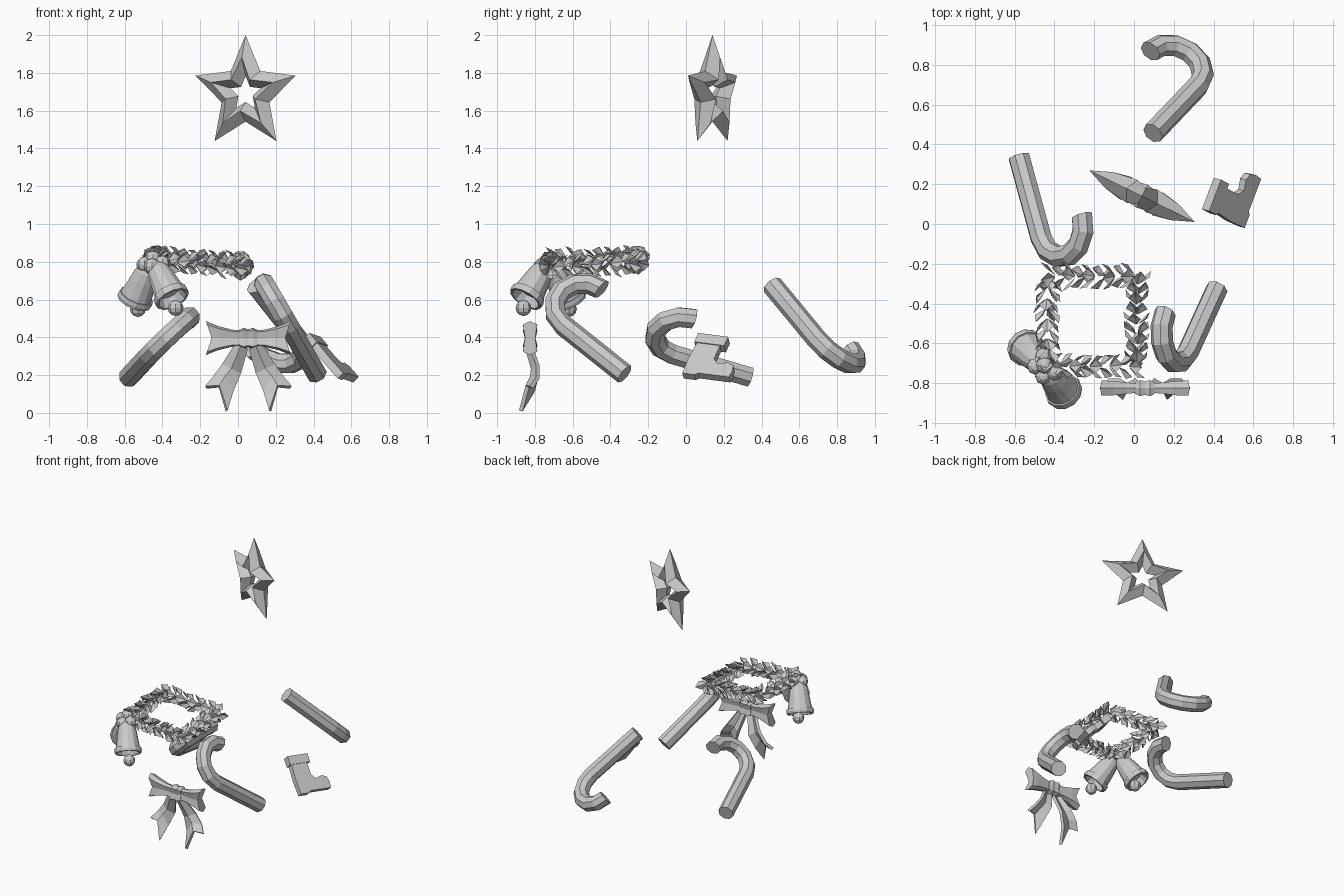
import bpy, bmesh, math, random
from mathutils import Vector as V

if "Cube" in bpy.data.objects:
    bpy.data.objects.remove(bpy.data.objects["Cube"])
random.seed(4)


def make(name, verts, faces):
    me = bpy.data.meshes.new(name)
    me.from_pydata([tuple(v) for v in verts], [], faces)
    bm = bmesh.new()
    bm.from_mesh(me)
    bmesh.ops.recalc_face_normals(bm, faces=bm.faces)
    bm.to_mesh(me)
    bm.free()
    ob = bpy.data.objects.new(name, me)
    bpy.context.collection.objects.link(ob)
    return ob


def loft(name, rings, cyclic=False):
    n, m = len(rings[0]), len(rings)
    verts = [p for r in rings for p in r]
    faces = []
    for i in range(m if cyclic else m - 1):
        a, b = i * n, (i + 1) % m * n
        faces += [(a + j, a + (j + 1) % n, b + (j + 1) % n, b + j) for j in range(n)]
    if not cyclic:
        faces += [tuple(range(n)), tuple(range((m - 1) * n, m * n))]
    return make(name, verts, faces)


def frame(axis):
    w = V(axis).normalized()
    a = w.cross(V((0.3, 0.2, 1))).normalized()
    return w, a, w.cross(a)


# Open star: sharp tips rising to a ridge, then sloping into the hole
SX, SN, SC = V((.9, -.44, 0)).normalized(), V((.44, .9, 0)).normalized(), V((.04, .14, 1.69))
rings = []
for scale, d in ((1, 0), (.62, -1), (.3, 0), (.62, 1)):
    ring = []
    for i in range(10):
        r = (.31 if i % 2 == 0 else .148) * scale
        depth = d * (.045 if i % 2 == 0 else .064)
        a = math.pi * i / 5
        ring.append(SC + SX * r * math.sin(a) + V((0, 0, r * math.cos(a))) + SN * depth)
    rings.append(ring)
loft("star", rings, True)


# Candy canes: octagonal tube, straight stem and half-circle hook
def cane(name, base, u, v, L=.44, R=.15, r=.056):
    base, u, v = V(base), V(u).normalized(), V(v)
    v = (v - u * v.dot(u)).normalized()
    n = u.cross(v)
    path = [(base, v)]
    for k in range(7):
        t = math.pi * k / 6
        side = v * math.cos(t) - u * math.sin(t)
        path.append((base + u * L + v * R - side * R, side))
    loft(name, [[p + (s * math.cos(a) + n * math.sin(a)) * r
                 for a in [math.pi * (j + .5) / 4 for j in range(8)]] for p, s in path])


cane("cane_back", (.095, .457, .675), (.52, .545, -.66), (-.798, .579, -.167))
cane("cane_left", (-.578, .337, .19), (.253, -.927, .273), (.685, .364, .629))
cane("cane_right", (.417, -.325, .205), (-.335, -.735, .585), (-.381, .664, .643))

# Boot: flat plate with a slightly thicker cuff
S = V((.62, -.33, -.72)).normalized()
F = V((.35, .92, -.12)).normalized()
N = F.cross(S)
BC = V((.49, .14, .29))


def plate(name, profile, t):
    loft(name, [[BC + F * (f - .13) + S * (s - .14) + N * k for f, s in profile] for k in (-t, t)])


plate("boot", [(.02, .06), (.15, .06), (.15, .16), (.18, .19), (.235, .175), (.27, .19),
               (.28, .23), (.275, .275), (.1, .275), (.085, .29), (.015, .29), (.01, .18)], .021)
plate("boot_cuff", [(.005, 0), (.175, 0), (.175, .065), (.005, .065)], .026)

# Bow: two loops, knot and two notched tails, mirrored about its middle
BX, BY, BZ = .055, -.825, .395


def section(x, h, d, z=0, notch=0):
    return [V((x + notch * (1 - abs(zz)), BY + yy * d, BZ + z + zz * h)) for yy, zz in
            ((0, 1), (-1, .8), (-.7, 0), (-1, -.8), (0, -1), (1, -.8), (.7, 0), (1, .8))]


TAIL = [[(-.015, -.825, .36), (.015, -.845, .355), (.048, -.825, .34)],
        [(-.08, -.785, .255), (-.035, -.81, .235), (.012, -.785, .21)],
        [(-.13, -.785, .185), (-.07, -.815, .19), (-.028, -.81, .115)],
        [(-.17, -.82, .135), (-.10, -.84, .14), (-.06, -.875, .01)]]
for s, side in ((-1, "left"), (1, "right")):
    loft("bow_loop_" + side, [section(BX + s * x, h, d, z, -s * c) for x, h, d, z, c in
                              ((.02, .04, .022, 0, 0), (.09, .046, .028, 0, 0), (.16, .064, .036, .001, .01),
                               (.225, .09, .038, .001, .03))])
    verts = [(x if s < 0 else 2 * BX - x, y, z) for row in TAIL for x, y, z in row]
    faces = [(3 * i + j, 3 * i + j + 1, 3 * i + j + 4, 3 * i + j + 3) for i in range(3) for j in range(2)]
    tail = make("bow_tail_" + side, verts, faces)
    mod = tail.modifiers.new("thickness", 'SOLIDIFY')
    mod.thickness, mod.offset = .022, 0
loft("bow_knot", [section(BX + x, h, d) for x, h, d in
                  ((-.048, .045, .03), (-.025, .055, .04), (0, .048, .034), (.025, .055, .04), (.048, .045, .03))])

# Wreath: square garland of broad folded leaves
WC, H = V((-.21, -.49, .80)), .226
verts, faces = [], []
corners = [V((-H, -H, 0)), V((H, -H, 0)), V((H, H, 0)), V((-H, H, 0))]
for c in range(4):
    p0, p1 = corners[c], corners[(c + 1) % 4]
    t = (p1 - p0).normalized()
    out = t.cross(V((0, 0, 1)))
    for i in range(9):
        for k in range(4):
            a = 2 * math.pi * (k + .5 * (i % 2)) / 4 + random.uniform(-.35, .35)
            rad = out * math.cos(a) + V((0, 0, math.sin(a)))
            p = WC + p0.lerp(p1, (i + .2) / 9) + rad * .006
            p.z += (p.y - WC.y) * .06 - (p.x - WC.x) * .07
            d = (t * .8 + rad * random.uniform(.5, .85)).normalized()
            w = d.cross(rad).normalized()
            up = w.cross(d)
            l, b = random.uniform(.08, .1), len(verts)
            verts += [p, p + d * l * .6 + w * .034 + up * .01, p + d * l,
                      p + d * l * .6 - w * .034 + up * .01, p + d * l * .6 - up * .004]
            faces += [(b, b + 1, b + 4), (b + 1, b + 2, b + 4), (b + 2, b + 3, b + 4), (b + 3, b, b + 4)]
me = bpy.data.meshes.new("wreath_leaves")
me.from_pydata([tuple(v) for v in verts], [], faces)
bpy.context.collection.objects.link(bpy.data.objects.new("wreath_leaves", me))


def ball(name, loc, r):
    bpy.ops.mesh.primitive_uv_sphere_add(segments=8, ring_count=6, radius=r, location=loc)
    bpy.context.object.name = name


# Bells: turned profile (distance along axis, radius) and clapper
PROFILE = [(.02, .022), (.03, .045), (.06, .06), (.11, .07), (.17, .078), (.215, .086), (.215, .094),
           (.235, .097), (.252, .093), (.252, .08), (.2, .06)]
for name, top, axis, clap in (("bell_right", (-.445, -.73, .80), (.115, -.14, -.23), (-.33, -.86, .555)),
                              ("bell_left", (-.46, -.715, .80), (-.09, .1, -.21), (-.53, -.62, .55))):
    w, a, b = frame(axis)
    loft(name, [[V(top) + w * h + (a * math.cos(q) + b * math.sin(q)) * r
                 for q in [math.pi * j / 6 for j in range(12)]] for h, r in PROFILE])
    ball(name + "_clapper", clap, .042)

# Berries above the bells
for i, p in enumerate(((-.455, -.665, .795), (-.495, -.715, .785), (-.4, -.745, .79),
                       (-.455, -.765, .775), (-.45, -.71, .815))):
    ball("berry_%d" % (i + 1), p, .043)
